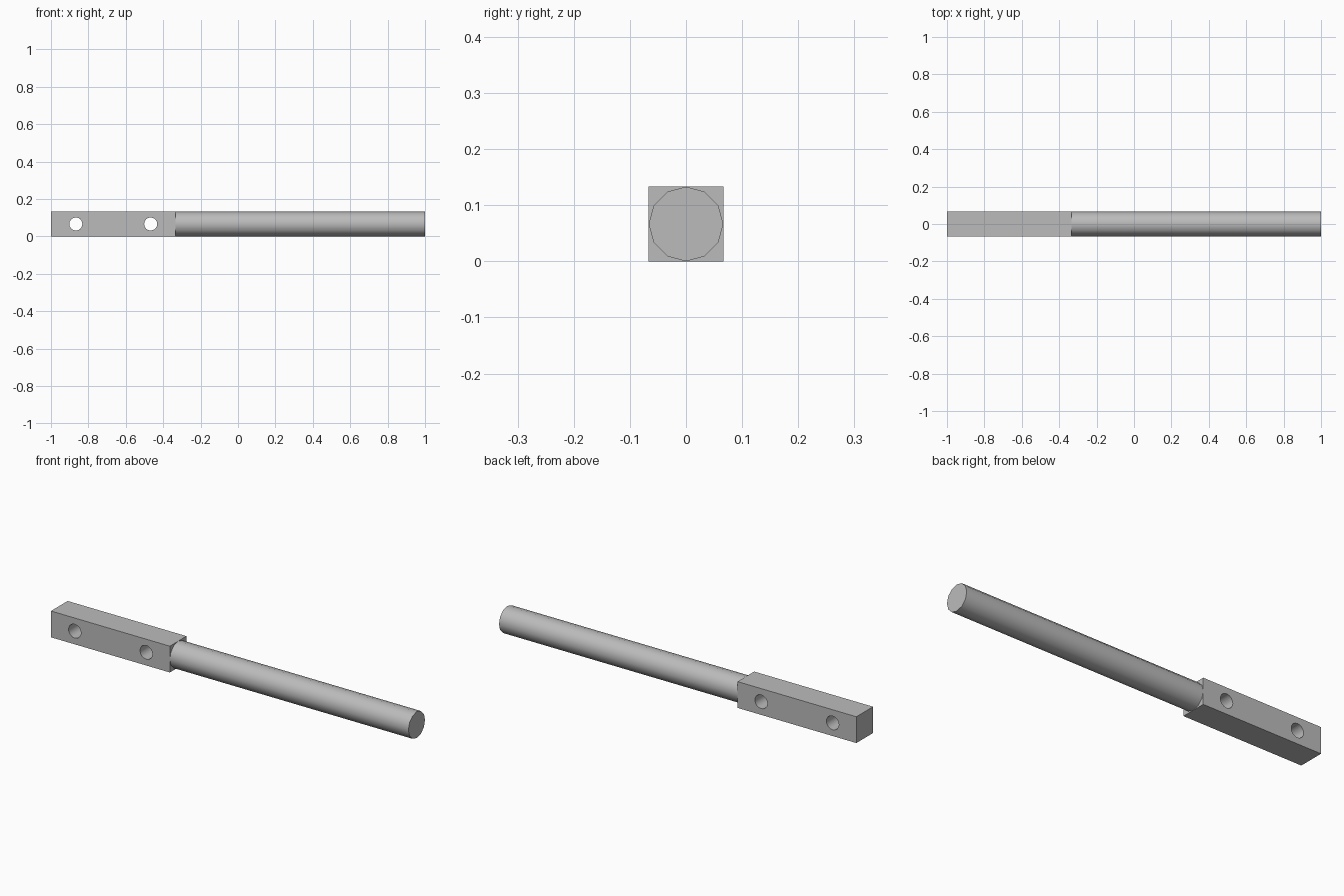
import bpy
import math

cube = bpy.data.objects.get("Cube")
if cube:
    bpy.data.objects.remove(cube, do_unlink=True)

SIZE = 0.133          # thickness of the block and shaft
MID = SIZE / 2
JOINT = -0.335        # where the block meets the shaft

steel = bpy.data.materials.new("grey_steel")
steel.use_nodes = True
colour = (0.5, 0.5, 0.5, 1)
steel.diffuse_color = colour
steel.node_tree.nodes["Principled BSDF"].inputs["Base Color"].default_value = colour


def cylinder(name, radius, length, location, rotation, sides):
    bpy.ops.mesh.primitive_cylinder_add(vertices=sides, radius=radius, depth=length,
                                        location=location, rotation=rotation)
    obj = bpy.context.object
    obj.name = name
    obj.data.materials.append(steel)
    return obj


def smooth(obj):
    bpy.ops.object.select_all(action="DESELECT")
    obj.select_set(True)
    bpy.context.view_layer.objects.active = obj
    bpy.ops.object.shade_smooth_by_angle(angle=math.radians(40))


# Square mounting block
bpy.ops.mesh.primitive_cube_add(size=1, location=((JOINT - 1) / 2, 0, MID))
block = bpy.context.object
block.name = "mounting_block"
block.scale = (JOINT + 1, SIZE, SIZE)
bpy.ops.object.transform_apply(location=False, rotation=False, scale=True)
block.data.materials.append(steel)

# Two bolt holes through the block, front to back
for x in (-0.867, -0.467):
    cutter = cylinder("hole_cutter", 0.035, SIZE * 2, (x, 0, MID),
                      (math.pi / 2, 0, 0), 16)
    cut = block.modifiers.new("bolt_hole", "BOOLEAN")
    cut.operation = "DIFFERENCE"
    cut.solver = "EXACT"
    cut.object = cutter
    bpy.context.view_layer.objects.active = block
    bpy.ops.object.modifier_apply(modifier=cut.name)
    bpy.data.objects.remove(cutter, do_unlink=True)
smooth(block)

# Twelve-sided round shaft
shaft = cylinder("shaft", MID, 1 - JOINT, ((1 + JOINT) / 2, 0, MID),
                 (0, math.pi / 2, 0), 12)
smooth(shaft)
